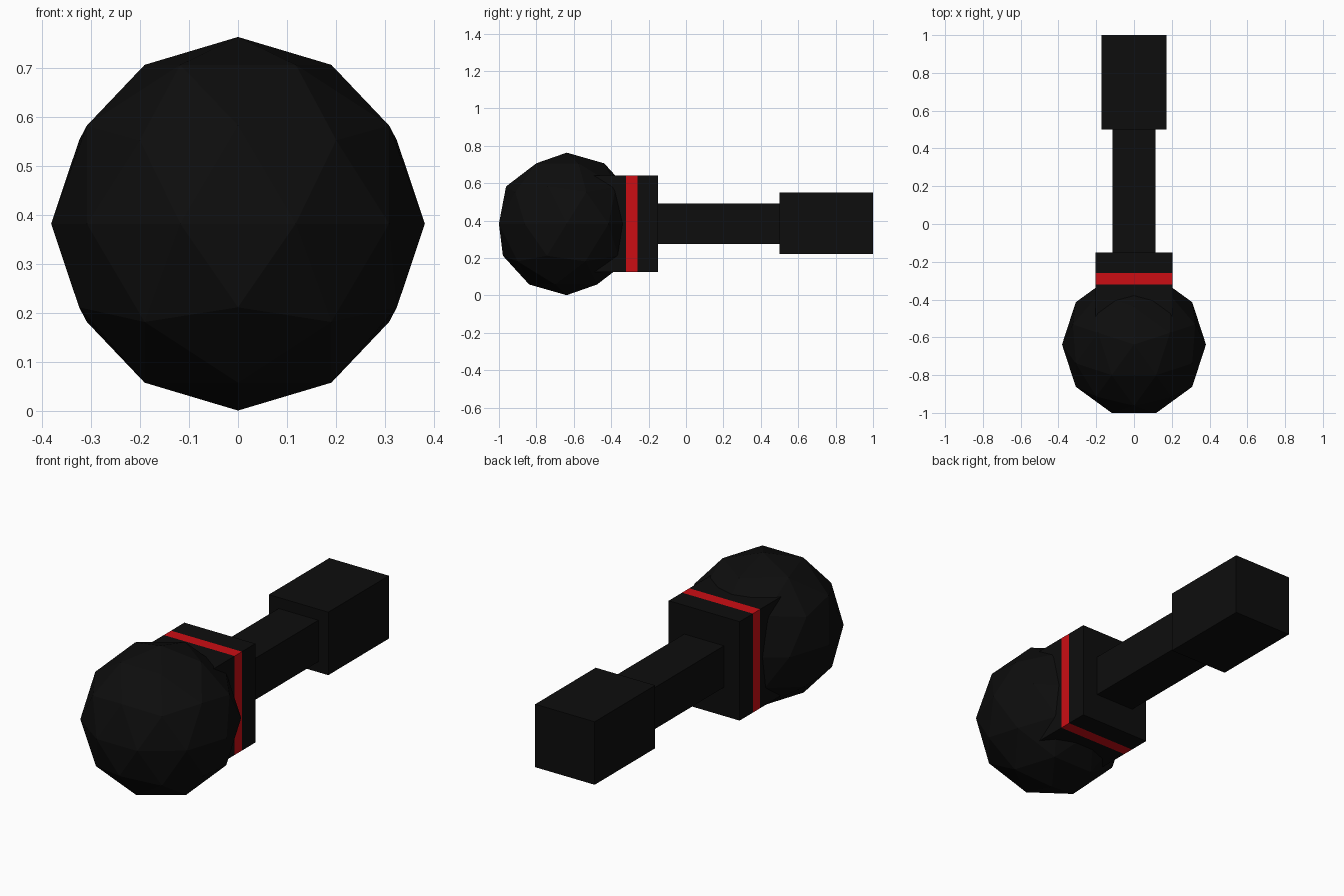
import bpy
import math

if "Cube" in bpy.data.objects:
    bpy.data.objects.remove(bpy.data.objects["Cube"])


def material(name, color):
    m = bpy.data.materials.new(name)
    m.diffuse_color = color
    m.use_nodes = True
    m.node_tree.nodes["Principled BSDF"].inputs["Base Color"].default_value = m.diffuse_color
    return m


black = material("black", (0.004, 0.004, 0.004, 1))
red = material("red", (0.6, 0.004, 0.007, 1))


def box(name, half_width, y0, y1, z0, z1, mat):
    """Box centred on x = 0, given by its y and z extents."""
    bpy.ops.mesh.primitive_cube_add(size=1, location=(0, (y0 + y1) / 2, (z0 + z1) / 2))
    ob = bpy.context.object
    ob.name = name
    ob.scale = (2 * half_width, y1 - y0, z1 - z0)
    bpy.ops.object.transform_apply(location=False, rotation=False, scale=True)
    ob.data.materials.append(mat)


# Faceted round head
bpy.ops.mesh.primitive_ico_sphere_add(
    subdivisions=2, radius=0.381, location=(0, -0.638, 0.382),
    rotation=(0, 0, math.pi / 2))
head = bpy.context.object
head.name = "head"
head.data.materials.append(black)

# Collar sunk into the head, with a red stripe between its two halves
box("collar_front", 0.205, -0.52, -0.32, 0.125, 0.642, black)
box("collar_stripe", 0.205, -0.32, -0.26, 0.125, 0.642, red)
box("collar_back", 0.205, -0.26, -0.15, 0.125, 0.642, black)

# Handle and the thicker grip at its end
box("handle", 0.115, -0.15, 0.50, 0.275, 0.492, black)
box("grip", 0.172, 0.50, 1.0, 0.22, 0.549, black)
